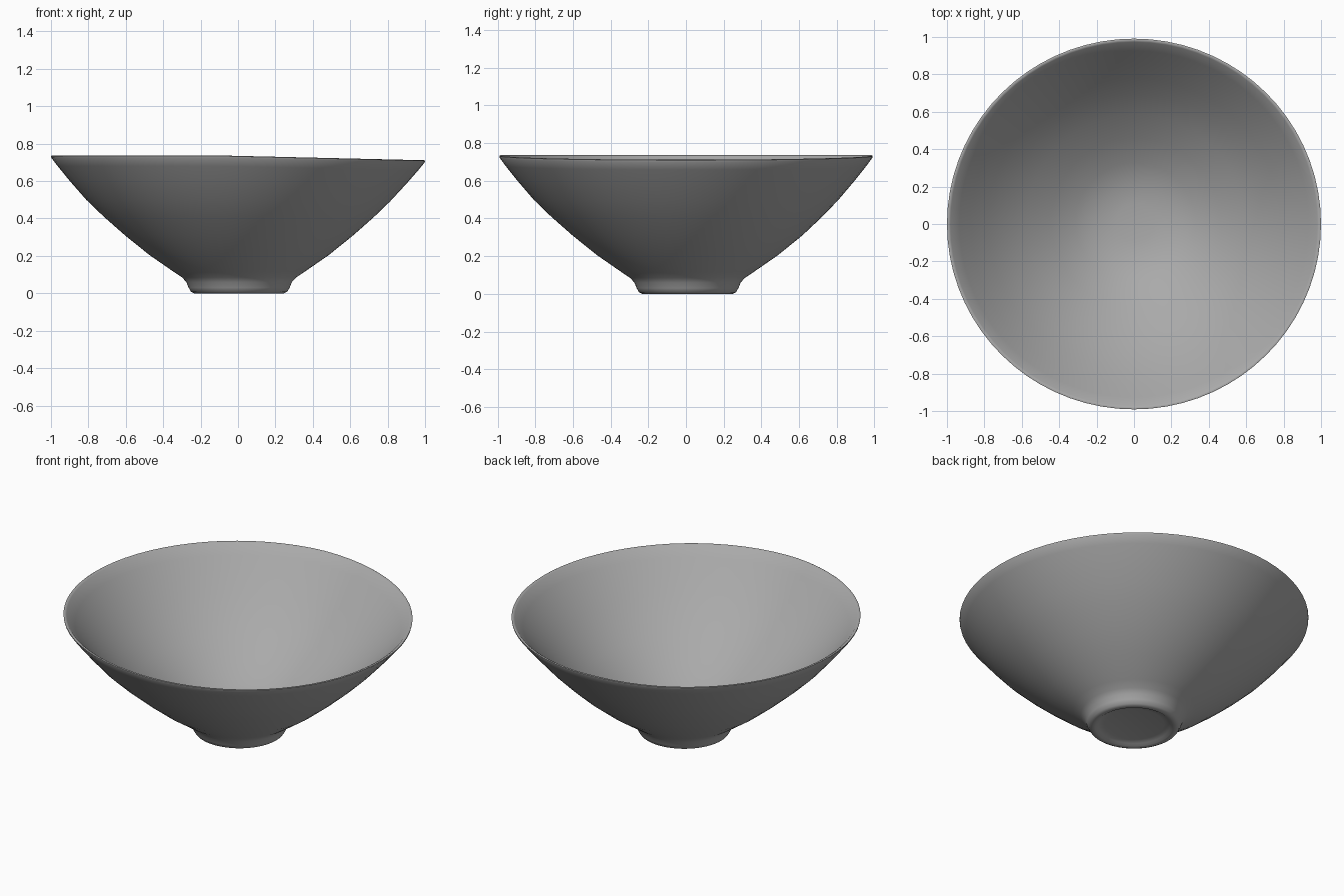
import bpy, bmesh, math
from mathutils import Vector

cube = bpy.data.objects.get("Cube")
if cube:
    bpy.data.objects.remove(cube, do_unlink=True)

# One plain glaze
glaze = bpy.data.materials.new("grey_glaze")
glaze.use_nodes = True
GREY = (0.4, 0.4, 0.4, 1)
glaze.diffuse_color = GREY
bsdf = next(n for n in glaze.node_tree.nodes if n.type == 'BSDF_PRINCIPLED')
bsdf.inputs["Base Color"].default_value = GREY

# Half section (radius, height): underside, foot, outer wall, rim, inside
section = [
    (0, 0.02), (0.17, 0.02), (0.205, 0.012), (0.22, 0.002), (0.24, 0),
    (0.257, 0.008), (0.27, 0.03), (0.282, 0.06), (0.305, 0.085),
    (0.35, 0.115), (0.48, 0.205), (0.61, 0.31), (0.72, 0.41),
    (0.81, 0.5), (0.9, 0.605), (0.96, 0.68), (0.993, 0.724),
    (0.995, 0.734), (0.988, 0.737), (0.977, 0.73), (0.93, 0.675),
    (0.87, 0.605), (0.78, 0.505), (0.69, 0.415), (0.58, 0.32),
    (0.45, 0.228), (0.32, 0.145), (0.2, 0.1), (0.1, 0.088), (0, 0.085),
]

# Bowl body turned around the vertical axis
bm = bmesh.new()
verts = [bm.verts.new((r, 0, z)) for r, z in section]
edges = [bm.edges.new(pair) for pair in zip(verts, verts[1:])]
bmesh.ops.spin(bm, geom=verts + edges, cent=(0, 0, 0), axis=(0, 0, 1),
               angle=math.tau, steps=72, use_duplicate=False)
bmesh.ops.remove_doubles(bm, verts=bm.verts, dist=0.0005)
bmesh.ops.recalc_face_normals(bm, faces=bm.faces)

# Hand-thrown irregularity: the rim sags toward the left side
for v in bm.verts:
    wall = max(0, (v.co.z - 0.3) / 0.44)
    v.co.z -= 0.026 * wall * max(0, v.co.x + 0.1) / 1.1
    v.co.x *= 1 + 0.005 * wall
    v.co.y *= 1 - 0.004 * wall
    v.co.x += 0.006 * (1 - min(1, wall * 2))
    v.co.y += 0.008 * (1 - min(1, wall * 2))

mesh = bpy.data.meshes.new("bowl")
bm.to_mesh(mesh)
bm.free()
mesh.materials.append(glaze)
bowl = bpy.data.objects.new("bowl", mesh)
bpy.context.collection.objects.link(bowl)
bpy.context.view_layer.objects.active = bowl
bowl.select_set(True)
bpy.ops.object.shade_smooth_by_angle(angle=math.radians(60))
